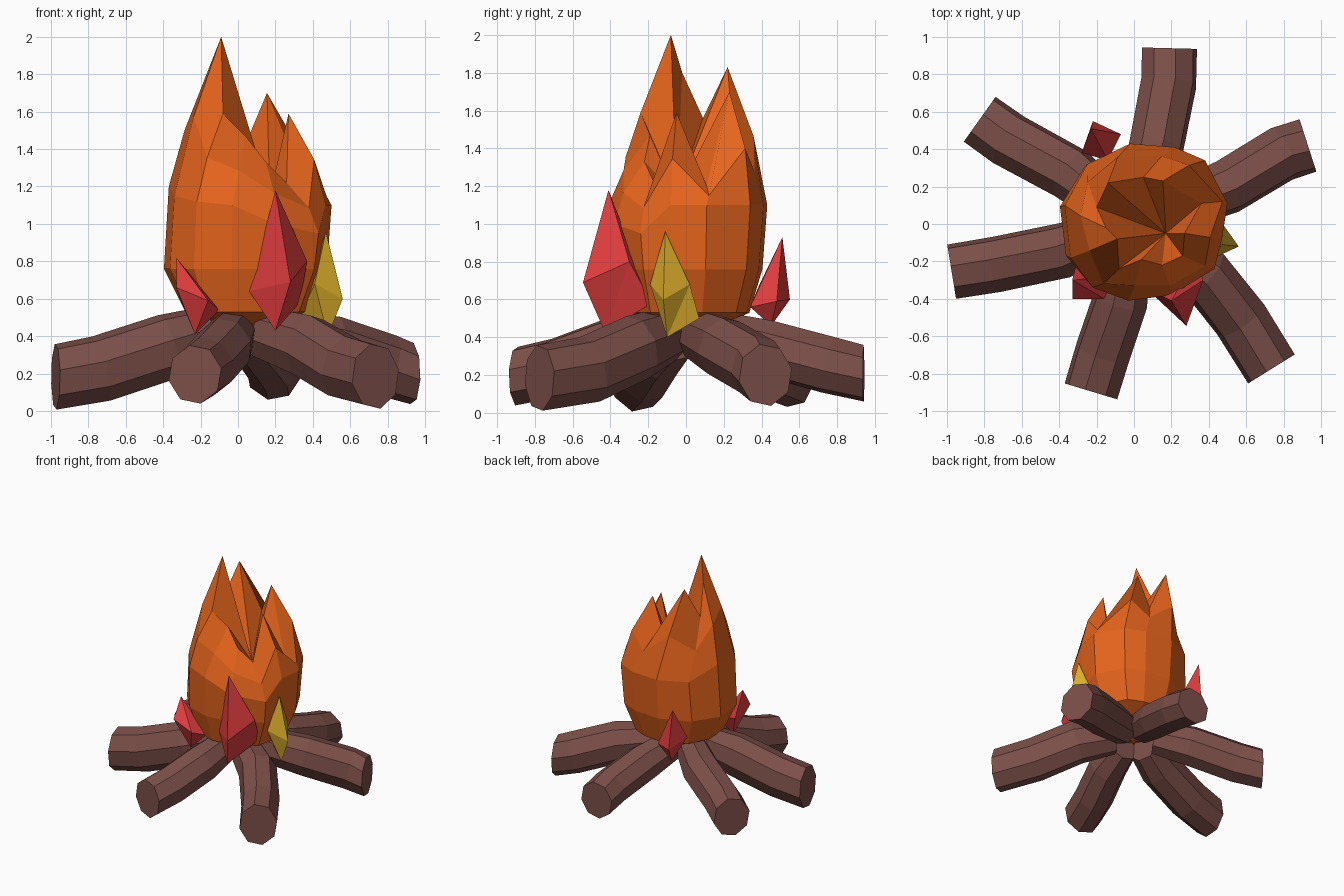
import bpy, bmesh, math
from mathutils import Vector

if "Cube" in bpy.data.objects:
    bpy.data.objects.remove(bpy.data.objects["Cube"])


def material(name, rgb):
    m = bpy.data.materials.new(name)
    m.diffuse_color = (*rgb, 1)
    m.use_nodes = True
    m.node_tree.nodes["Principled BSDF"].inputs["Base Color"].default_value = m.diffuse_color
    return m


BROWN = material("log brown", (0.202, 0.078, 0.066))
ORANGE = material("flame orange", (0.80, 0.130, 0.012))
RED = material("ember red", (0.78, 0.048, 0.05))
YELLOW = material("ember yellow", (0.75, 0.44, 0.025))


def loft(name, rings, mat, start=None, end=None):
    """Skin between rings; close each end with a point or a flat cap."""
    bm = bmesh.new()
    vr = [[bm.verts.new(p) for p in r] for r in rings]
    n = len(vr[0])
    for a, b in zip(vr, vr[1:]):
        for i in range(n):
            j = (i + 1) % n
            bm.faces.new((a[i], a[j], b[j], b[i]))
    for ring, tip in ((vr[0], start), (vr[-1], end)):
        if tip is None:
            bm.faces.new(ring)
        else:
            t = bm.verts.new(tip)
            for i in range(n):
                bm.faces.new((ring[i], ring[(i + 1) % n], t))
    bmesh.ops.recalc_face_normals(bm, faces=bm.faces)
    me = bpy.data.meshes.new(name)
    bm.to_mesh(me)
    bm.free()
    me.materials.append(mat)
    bpy.context.collection.objects.link(bpy.data.objects.new(name, me))


# Logs: bent octagonal tubes leaning on each other at the middle
def log(name, outer, bend, inner, z, tall):
    c = Vector(inner).normalized() * 0.17
    path = [Vector((*outer, z)), Vector((*bend, z + 0.045)),
            Vector((*inner, 0.345)), Vector((c.x, c.y, 0.415))]
    rings = []
    for k, p in enumerate(path):
        d = (path[min(k + 1, 3)] - path[max(k - 1, 0)]).normalized()
        side = d.cross(Vector((0, 0, 1))).normalized()
        up = Vector((0, 0, 1)) if k == 0 else side.cross(d)
        r = (0.150, 0.152, 0.150, 0.125)[k]
        rings.append([p + side * r * math.cos(a) + up * r * tall * math.sin(a)
                      for a in (math.radians(12 + 45 * i) for i in range(8))])
    loft(name, rings, BROWN)


log("log_back", (0.19, 0.94), (0.185, 0.75), (0.12, 0.42), 0.21, 1.02)
log("log_right_back", (0.93, 0.42), (0.79, 0.375), (0.5, 0.2), 0.2, 1.11)
log("log_right_front", (0.735, -0.775), (0.57, -0.51), (0.37, -0.26), 0.185, 1.18)
log("log_front", (-0.23, -0.895), (-0.165, -0.68), (-0.07, -0.4), 0.195, 1.06)
log("log_left", (-0.975, -0.255), (-0.73, -0.215), (-0.37, -0.14), 0.182, 1.19)
log("log_left_back", (-0.825, 0.56), (-0.67, 0.45), (-0.34, 0.27), 0.192, 1.09)

# Main flame: each column is (belly point, crown point), counter-clockwise
columns = [
    ((0.47, -0.08, 1.10), (0.27, -0.05, 1.59)),
    ((0.50, 0.11, 1.10), (0.36, 0.11, 1.20)),
    ((0.38, 0.34, 1.10), (0.155, 0.23, 1.70)),
    ((0.22, 0.41, 1.10), (0.05, 0.25, 1.45)),
    ((-0.02, 0.43, 1.10), (-0.14, 0.22, 1.83)),
    ((-0.25, 0.32, 1.10), (-0.20, 0.09, 1.56)),
    ((-0.37, 0.10, 1.20), (-0.15, -0.02, 1.80)),
    ((-0.34, -0.18, 1.15), (-0.09, -0.08, 2.00)),
    ((-0.22, -0.34, 1.12), (-0.08, -0.24, 1.59)),
    ((-0.03, -0.41, 1.10), (0.04, -0.19, 1.47)),
    ((0.20, -0.38, 1.00), (0.15, -0.22, 1.33)),
    ((0.43, -0.24, 0.95), (0.26, -0.17, 1.22)),
]
belly = [Vector(b) for b, _ in columns]
crown = [Vector(c) for _, c in columns]
low = [Vector((b.x * 0.76, b.y * 0.78, 0.53)) for b in belly]
hip = [Vector((b.x * (0.95 if b.x > 0 else 1.07), b.y * 0.94, 0.76)) for b in belly]
shoulder = []
for b, c in zip(belly, crown):
    s = b.lerp(c, 0.5)
    shoulder.append(Vector((s.x * 1.1, s.y * 1.1, s.z)))
loft("main_flame", [low, hip, belly, shoulder, crown], ORANGE,
     start=(0.03, 0, 0.37), end=(0.17, -0.05, 1.15))


# Small side flames: pointed crystals with a slanted four-cornered waist
def crystal(name, waist, tip, base, mat):
    bm = bmesh.new()
    vs = [bm.verts.new(p) for p in waist]
    for end in (tip, base):
        e = bm.verts.new(end)
        for i in range(len(vs)):
            bm.faces.new((vs[i], vs[(i + 1) % len(vs)], e))
    bmesh.ops.recalc_face_normals(bm, faces=bm.faces)
    me = bpy.data.meshes.new(name)
    bm.to_mesh(me)
    bm.free()
    me.materials.append(mat)
    bpy.context.collection.objects.link(bpy.data.objects.new(name, me))


crystal("front_red_flame",
        [(0.28, -0.545, 0.69), (0.37, -0.3, 0.8), (0.33, -0.18, 0.58), (0.06, -0.34, 0.64)],
        (0.2, -0.41, 1.18), (0.2, -0.43, 0.43), RED)
crystal("left_red_flame",
        [(-0.33, -0.4, 0.66), (-0.16, -0.4, 0.59), (-0.1, -0.28, 0.54), (-0.31, -0.22, 0.6)],
        (-0.33, -0.3, 0.82), (-0.23, -0.31, 0.41), RED)
crystal("back_red_flame",
        [(-0.22, 0.55, 0.6), (-0.28, 0.38, 0.66), (-0.14, 0.34, 0.56), (-0.07, 0.48, 0.59)],
        (-0.23, 0.51, 0.93), (-0.18, 0.45, 0.46), RED)
crystal("right_yellow_flame",
        [(0.56, -0.12, 0.6), (0.46, 0.02, 0.68), (0.42, 0.07, 0.5),
         (0.33, -0.02, 0.5), (0.41, -0.19, 0.68)],
        (0.47, -0.11, 0.96), (0.48, -0.1, 0.4), YELLOW)
